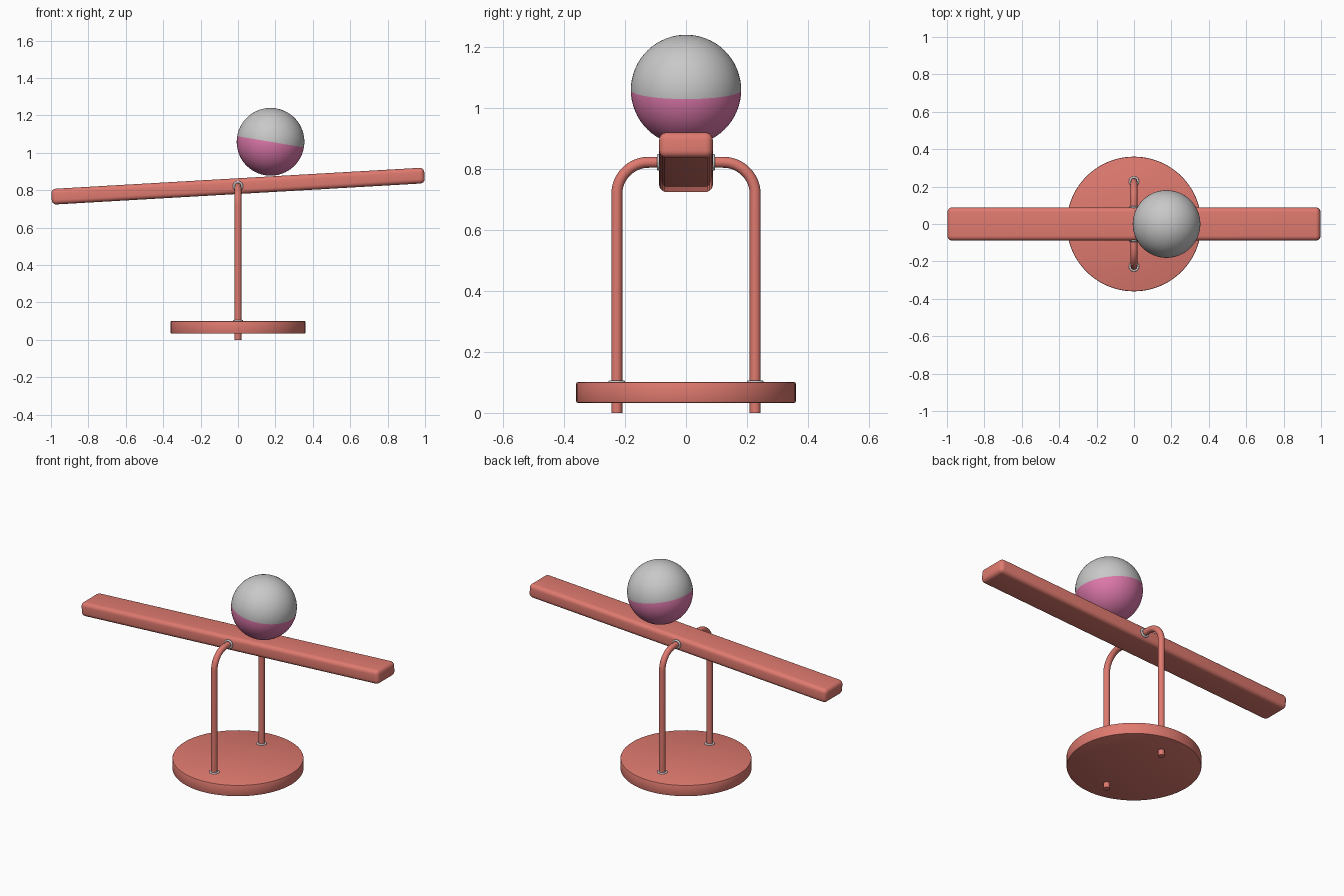
import bpy, math

if "Cube" in bpy.data.objects:
    bpy.data.objects.remove(bpy.data.objects["Cube"])

def material(name, rgb):
    m = bpy.data.materials.new(name)
    m.diffuse_color = (*rgb, 1)
    m.use_nodes = True
    m.node_tree.nodes["Principled BSDF"].inputs["Base Color"].default_value = m.diffuse_color
    return m

coral = material("coral", (0.74, 0.195, 0.16))
grey = material("light grey", (0.58, 0.58, 0.58))
pink = material("pink", (0.73, 0.19, 0.41))

def finish(name, mats, bevel=0, segments=3, angle=40):
    ob = bpy.context.object
    ob.name = name
    for m in mats:
        ob.data.materials.append(m)
    if bevel:
        mod = ob.modifiers.new("bevel", 'BEVEL')
        mod.width, mod.segments = bevel, segments
        mod.limit_method = 'ANGLE'
        bpy.ops.object.modifier_apply(modifier=mod.name)
    bpy.ops.object.shade_smooth_by_angle(angle=math.radians(angle))
    return ob

PIVOT = 0.822   # height of the axle
LEG_Y = 0.227   # distance of each leg from the middle
ROD = 0.018     # rod radius

# round base plate
bpy.ops.mesh.primitive_cylinder_add(vertices=96, radius=0.36, depth=0.068, location=(0, 0, 0.067))
finish("base_plate", [coral], 0.005, 2)

# bent rod frame: two legs joined by the axle through the plank
R = 0.105
half = [(LEG_Y, 0.0), (LEG_Y, 0.4)]
for i in range(17):
    a = math.radians(90 * i / 16)
    half.append((LEG_Y - R + R * math.cos(a), PIVOT - R + R * math.sin(a)))
path = half + [(-y, z) for y, z in reversed(half)]
curve = bpy.data.curves.new("rod_frame", 'CURVE')
curve.dimensions = '3D'
curve.bevel_depth, curve.bevel_resolution = ROD, 6
curve.use_fill_caps = True
spline = curve.splines.new('POLY')
spline.points.add(len(path) - 1)
for p, (y, z) in zip(spline.points, path):
    p.co = (0, y, z, 1)
frame = bpy.data.objects.new("rod_frame", curve)
bpy.context.collection.objects.link(frame)
bpy.context.view_layer.objects.active = frame
frame.select_set(True)
bpy.ops.object.convert(target='MESH')
finish("rod_frame", [coral])

# tilted plank with rounded edges
bpy.ops.mesh.primitive_cube_add(size=1, location=(0, 0, PIVOT), rotation=(0, math.radians(-3.28), 0))
bpy.context.object.scale = (1.997, 0.176, 0.084)
bpy.ops.object.transform_apply(location=False, rotation=False, scale=True)
finish("plank", [coral], 0.024, 5)

# grey collars where the rod meets the base and the plank
for side, label in ((-1, "front"), (1, "back")):
    bpy.ops.mesh.primitive_torus_add(major_radius=0.022, minor_radius=0.006, major_segments=32,
                                     minor_segments=10, location=(0, side * LEG_Y, 0.101))
    finish(label + "_base_collar", [grey])
    bpy.ops.mesh.primitive_torus_add(major_radius=0.022, minor_radius=0.006, major_segments=32,
                                     minor_segments=10, location=(0, side * 0.09, PIVOT),
                                     rotation=(math.pi / 2, 0, 0))
    finish(label + "_axle_collar", [grey])

# two-tone ball, lower half pink, rolled slightly
bpy.ops.mesh.primitive_uv_sphere_add(segments=64, ring_count=32, radius=0.181,
                                     location=(0.174, 0, 1.059), rotation=(0, math.radians(9.5), 0))
ball = finish("ball", [grey, pink])
for f in ball.data.polygons:
    f.material_index = 1 if f.center.z < 0 else 0
